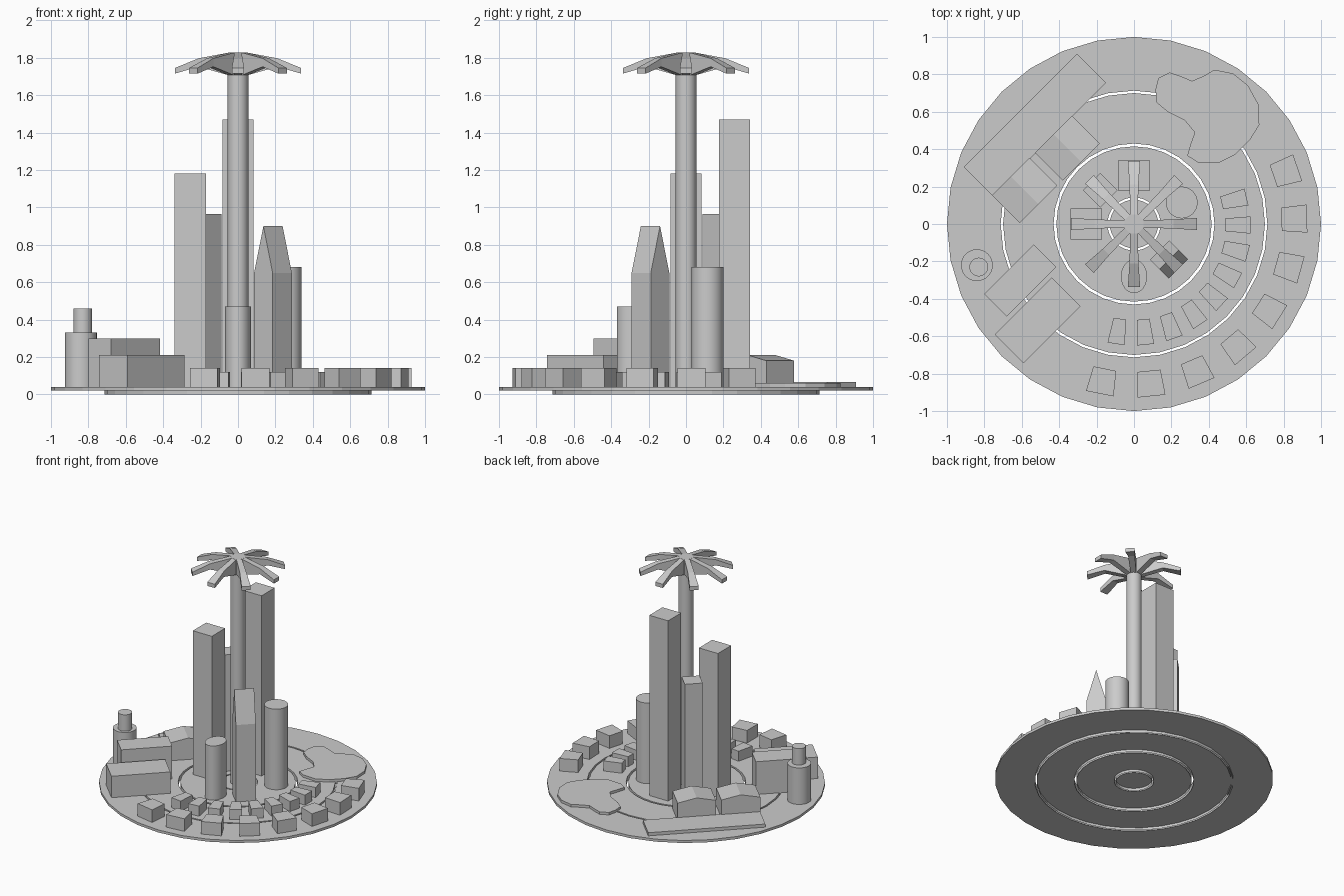
import bpy, bmesh, math
from mathutils import Matrix

if "Cube" in bpy.data.objects:
    bpy.data.objects.remove(bpy.data.objects["Cube"])

Z0, Z1 = 0.02, 0.04   # underside and top of the ground plates
SIDES = 32


def new_object(name, bm, smooth=False):
    bmesh.ops.recalc_face_normals(bm, faces=bm.faces)
    me = bpy.data.meshes.new(name)
    bm.to_mesh(me)
    bm.free()
    ob = bpy.data.objects.new(name, me)
    bpy.context.collection.objects.link(ob)
    if smooth:
        bpy.ops.object.select_all(action='DESELECT')
        ob.select_set(True)
        bpy.context.view_layer.objects.active = ob
        bpy.ops.object.shade_smooth_by_angle(angle=math.radians(30))
    return ob


def prism(name, outline, z0, z1, matrix=None, smooth=False):
    """Extrude a 2D outline upward."""
    bm = bmesh.new()
    lo = [bm.verts.new((x, y, z0)) for x, y in outline]
    hi = [bm.verts.new((x, y, z1)) for x, y in outline]
    bm.faces.new(lo)
    bm.faces.new(hi)
    n = len(outline)
    for i in range(n):
        j = (i + 1) % n
        bm.faces.new((lo[i], lo[j], hi[j], hi[i]))
    if matrix:
        bm.transform(matrix)
    return new_object(name, bm, smooth)


def place(x, y, deg):
    return Matrix.Translation((x, y, 0)) @ Matrix.Rotation(math.radians(deg), 4, 'Z')


def rect(sx, sy):
    return [(-sx / 2, -sy / 2), (sx / 2, -sy / 2), (sx / 2, sy / 2), (-sx / 2, sy / 2)]


def box(name, x, y, sx, sy, top, deg=0, z0=Z0):
    return prism(name, rect(sx, sy), z0, top, place(x, y, deg))


def ellipse(rx, ry):
    return [(rx * math.cos(math.tau * i / SIDES), ry * math.sin(math.tau * i / SIDES))
            for i in range(SIDES)]


def cylinder(name, x, y, rx, top, ry=None, z0=Z0):
    return prism(name, ellipse(rx, ry or rx), z0, top, place(x, y, 0), True)


def gabled(name, x, y, length, width, eave, ridge, deg):
    """Block whose ridge runs along its local x axis."""
    bm = bmesh.new()
    w = width / 2
    section = [(-w, Z0), (w, Z0), (w, eave), (0, ridge), (-w, eave)]
    ends = [[bm.verts.new((s * length / 2, a, z)) for a, z in section] for s in (-1, 1)]
    for end in ends:
        bm.faces.new(end)
    for i in range(5):
        j = (i + 1) % 5
        bm.faces.new((ends[0][i], ends[0][j], ends[1][j], ends[1][i]))
    bm.transform(place(x, y, deg))
    return new_object(name, bm)


def lathe(name, profile, closed):
    bm = bmesh.new()
    rings = [[bm.verts.new((r * x, r * y, z)) for x, y in ellipse(1, 1)] for r, z in profile]
    for k in range(len(rings) if closed else len(rings) - 1):
        a, b = rings[k], rings[(k + 1) % len(rings)]
        for i in range(SIDES):
            j = (i + 1) % SIDES
            bm.faces.new((a[i], a[j], b[j], b[i]))
    return new_object(name, bm)


# Ground plates separated by ring-shaped gaps, with thin skirts along the gaps
prism("ground_centre", ellipse(0.13, 0.13), Z0, Z1)
for name, r0, r1 in (("ground_core", 0.142, 0.415), ("ground_middle", 0.43, 0.70),
                     ("ground_outer", 0.713, 1.0)):
    lathe(name, [(r0, Z0), (r1, Z0), (r1, Z1), (r0, Z1)], True)
for r in (0.13, 0.142, 0.415, 0.43, 0.70, 0.713):
    lathe("gap_skirt", [(r, 0), (r, Z0)], False)

# Central column with a crown of eight drooping blades
cylinder("column", 0, 0, 0.055, 1.71)
prism("crown_hub", [(0.055 * math.cos(math.radians(22.5 + 45 * i)),
                     0.055 * math.sin(math.radians(22.5 + 45 * i))) for i in range(8)],
      1.705, 1.828)
STATIONS = [(0.045, 0.02, 1.705, 1.828), (0.21, 0.024, 1.752, 1.797),
            (0.338, 0.033, 1.715, 1.745)]   # radius, half width, bottom, top
for k in range(8):
    bm = bmesh.new()
    loops = [[bm.verts.new(p) for p in ((r, -w, b), (r, w, b), (r, w, t), (r, -w, t))]
             for r, w, b, t in STATIONS]
    bm.faces.new(loops[0])
    bm.faces.new(loops[-1])
    for a, b in zip(loops, loops[1:]):
        for i in range(4):
            j = (i + 1) % 4
            bm.faces.new((a[i], a[j], b[j], b[i]))
    bm.transform(Matrix.Rotation(math.radians(45 * k), 4, 'Z'))
    new_object("crown_blade", bm)

# Towers around the column
box("tower_tallest", 0, 0.26, 0.165, 0.165, 1.47)
box("tower_west", -0.255, 0.0, 0.167, 0.167, 1.18)
box("tower_diagonal", -0.18, 0.18, 0.13, 0.13, 0.965, 45)
cylinder("tower_round", 0.255, 0.115, 0.085, 0.68)
cylinder("tower_oval", 0, -0.28, 0.07, 0.47, 0.09)
gabled("tower_gabled", 0.187, -0.19, 0.145, 0.14, 0.65, 0.90, 45)

# Two arcs of small houses
for i in range(9):
    deg = 13.5 - 14 * i
    a = math.radians(deg)
    r = 0.55 + 0.03 * min(i / 6, 1)
    prism("house_inner", [(-0.068, -0.034), (0.068, -0.046), (0.068, 0.046), (-0.068, 0.034)],
          Z0, 0.12, place(r * math.cos(a), r * math.sin(a), deg))
for i in range(8):
    deg = 19 - 17.2 * i
    a = math.radians(deg)
    prism("house_outer", [(-0.068, -0.062), (0.068, -0.075), (0.068, 0.075), (-0.068, 0.062)],
          Z0, 0.14, place(0.857 * math.cos(a), 0.857 * math.sin(a), deg))

# Long low platform with two gabled halls
box("platform", -0.53, 0.53, 0.855, 0.22, 0.065, 45)
gabled("hall_a", -0.356, 0.405, 0.21, 0.28, 0.18, 0.21, 135)
gabled("hall_b", -0.585, 0.18, 0.21, 0.285, 0.18, 0.21, 135)

# Large blocks and stepped round tank
box("block_high", -0.608, -0.302, 0.373, 0.17, 0.30, 45)
box("block_low", -0.515, -0.515, 0.43, 0.218, 0.21, 45)
cylinder("tank", -0.84, -0.22, 0.085, 0.33)
cylinder("tank_chimney", -0.83, -0.23, 0.05, 0.46, z0=0.33)

# Irregular pond
prism("pond", [(0.13, 0.78), (0.19, 0.81), (0.25, 0.79), (0.31, 0.765), (0.37, 0.79),
               (0.43, 0.825), (0.53, 0.805), (0.61, 0.74), (0.665, 0.64), (0.67, 0.53),
               (0.62, 0.45), (0.54, 0.37), (0.45, 0.325), (0.34, 0.33), (0.285, 0.365),
               (0.30, 0.42), (0.325, 0.49), (0.27, 0.555), (0.18, 0.60), (0.12, 0.65),
               (0.115, 0.72)], Z0, 0.06)
